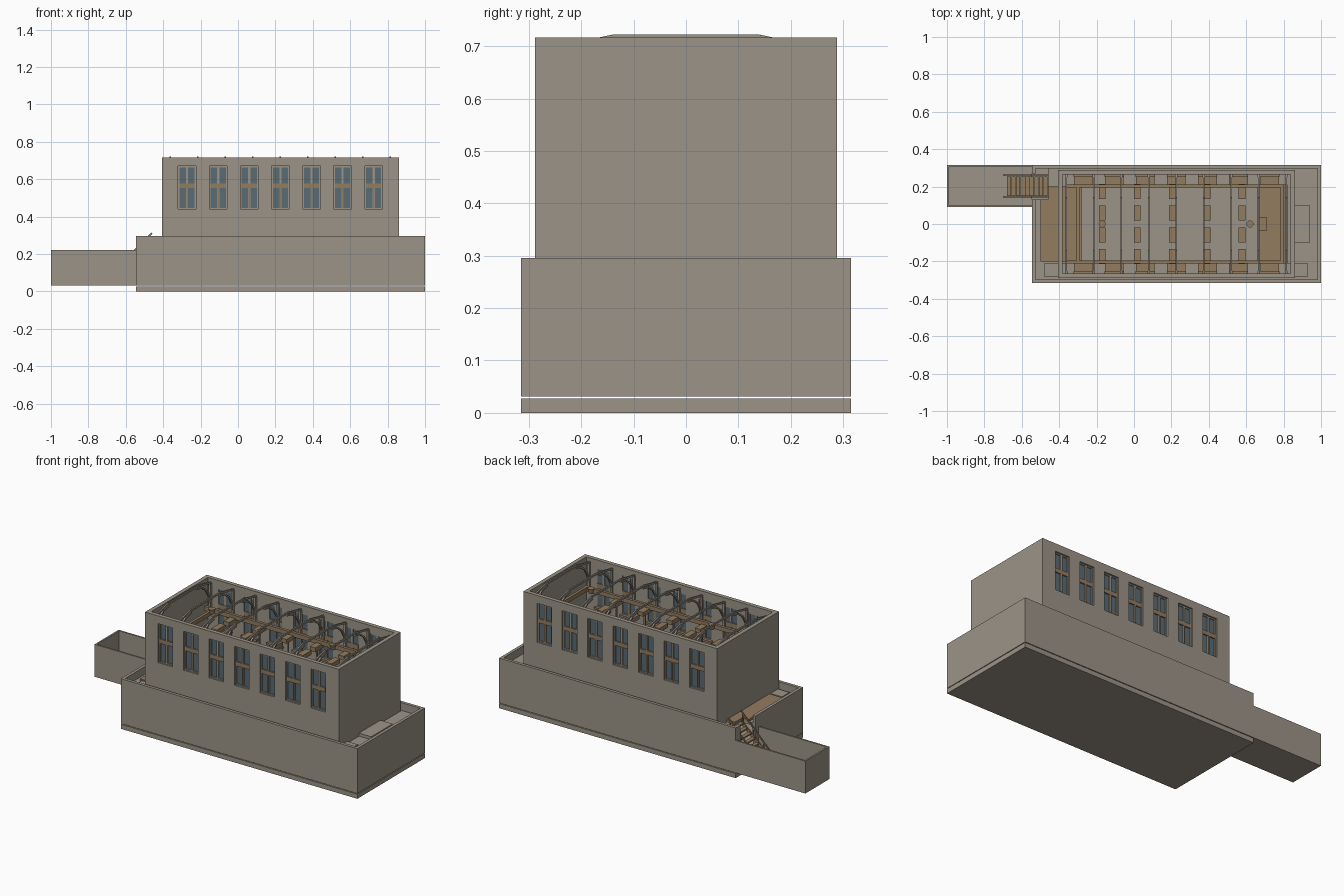
import bpy, bmesh, math
from mathutils import Vector

if "Cube" in bpy.data.objects:
    bpy.data.objects.remove(bpy.data.objects["Cube"])


def material(name, rgb):
    m = bpy.data.materials.new(name)
    m.diffuse_color = (*rgb, 1)
    m.use_nodes = True
    m.node_tree.nodes["Principled BSDF"].inputs["Base Color"].default_value = m.diffuse_color
    return m


STONE = material("stone_grey", (0.33, 0.295, 0.242))
WOOD = material("wood_brown", (0.29, 0.20, 0.117))
GLASS = material("window_blue", (0.10, 0.145, 0.175))


def finish(name, bm, mat):
    bmesh.ops.recalc_face_normals(bm, faces=bm.faces)
    me = bpy.data.meshes.new(name)
    bm.to_mesh(me)
    bm.free()
    me.materials.append(mat)
    ob = bpy.data.objects.new(name, me)
    bpy.context.collection.objects.link(ob)
    return ob


def add_box(bm, x0, x1, y0, y1, z0, z1):
    vs = bmesh.ops.create_cube(bm, size=1)["verts"]
    for v in vs:
        v.co = Vector(((x0 + x1) / 2 + v.co.x * (x1 - x0),
                       (y0 + y1) / 2 + v.co.y * (y1 - y0),
                       (z0 + z1) / 2 + v.co.z * (z1 - z0)))


def boxes(name, mat, *items):
    bm = bmesh.new()
    for it in items:
        add_box(bm, *it)
    return finish(name, bm, mat)


def add_bar(bm, p, q, w, h):
    """Rectangular bar from p to q, width w across, height h."""
    p, q = Vector(p), Vector(q)
    d = q - p
    vs = bmesh.ops.create_cube(bm, size=1)["verts"]
    rot = d.to_track_quat('X', 'Z')
    for v in vs:
        v.co = (p + q) / 2 + rot @ Vector((v.co.x * d.length, v.co.y * w, v.co.z * h))


# --- lower storey: slab, rim walls with a stair opening, deck
boxes("base_slab", STONE, (-0.545, 1, -0.315, 0.315, 0, 0.027))
T = 0.018
boxes("lower_walls", STONE,
      (-0.545, 1, -0.315, -0.315 + T, 0.031, 0.296),
      (-0.545, 1, 0.315 - T, 0.315, 0.031, 0.296),
      (1 - T, 1, -0.315 + T, 0.315 - T, 0.031, 0.296),
      (-0.545, -0.545 + T, -0.315 + T, 0.13, 0.031, 0.296),
      (-0.545, -0.545 + T, 0.27, 0.315 - T, 0.031, 0.296))
boxes("deck", STONE,
      (-0.46, 1 - T, -0.315 + T, 0.315 - T, 0.235, 0.25),
      (-0.545 + T, -0.46, -0.315 + T, 0.13, 0.235, 0.25))
boxes("deck_plinth", STONE,
      (-0.48, 0.93, -0.28, -0.21, 0.25, 0.262),
      (0.86, 0.94, -0.10, 0.10, 0.25, 0.268))
boxes("entrance_landing", WOOD,
      (-0.50, -0.46, -0.20, 0.13, 0.25, 0.264),
      (-0.46, -0.28, -0.20, 0.20, 0.25, 0.264))

# --- open annex with stairs
A = 0.01
boxes("annex", STONE,
      (-1, -0.545, 0.09, 0.315, 0.031, 0.04),
      (-1, -0.545, 0.09, 0.09 + A, 0.04, 0.222),
      (-1, -0.545, 0.315 - A, 0.315, 0.04, 0.222),
      (-1, -1 + A, 0.09 + A, 0.315 - A, 0.04, 0.222))
N = 9
boxes("stair_treads", WOOD, *[
    (-0.68 + i * 0.0245, -0.68 + (i + 1) * 0.0245 - 0.002, 0.15, 0.255,
     0.052 + i * 0.0235, 0.060 + i * 0.0235) for i in range(N)])
bm = bmesh.new()
for y in (0.145, 0.262):
    add_bar(bm, (-0.69, y, 0.045), (-0.47, y, 0.24), 0.006, 0.02)
    add_bar(bm, (-0.69, y, 0.085), (-0.46, y, 0.312), 0.006, 0.008)
    for k in range(4):
        x = -0.68 + k * 0.068
        add_box(bm, x, x + 0.006, y - 0.003, y + 0.003,
                0.05 + k * 0.062, 0.095 + k * 0.066)
finish("stair_rails", bm, WOOD)

# --- hall: side walls as grids with window holes, then end walls
X0, X1, Y, W, TOP = -0.405, 0.86, 0.288, 0.024, 0.716
Z0, Z1, HALF = 0.44, 0.67, 0.0475
centers = [-0.272 + i * 0.1662 for i in range(7)]
xs = [X0] + [c + s * HALF for c in centers for s in (-1, 1)] + [X1]
zs = [0.25, Z0, Z1, TOP]
for side, label in ((-1, "front"), (1, "back")):
    bm = bmesh.new()
    grid = [[bm.verts.new((x, side * Y, z)) for z in zs] for x in xs]
    for i in range(len(xs) - 1):
        for j in range(3):
            if not (j == 1 and i % 2 == 1):
                bm.faces.new((grid[i][j], grid[i + 1][j],
                              grid[i + 1][j + 1], grid[i][j + 1]))
    # push the wall inward to give it thickness
    ret = bmesh.ops.extrude_face_region(bm, geom=bm.faces[:])
    for v in ret["geom"]:
        if isinstance(v, bmesh.types.BMVert):
            v.co.y -= side * W
    # keep the outer skin, which the extrusion may drop
    if not any(all(abs(v.co.y - side * Y) < 1e-5 for v in f.verts) for f in bm.faces):
        for i in range(len(xs) - 1):
            for j in range(3):
                if not (j == 1 and i % 2 == 1):
                    bm.faces.new((grid[i][j], grid[i + 1][j],
                                  grid[i + 1][j + 1], grid[i][j + 1]))
    finish(label + "_hall_wall", bm, STONE)

    # windows: glass, grey frame and mullions, wooden transom and sill
    glass, frame, wood = bmesh.new(), bmesh.new(), bmesh.new()

    def part(b, xa, xb, d0, d1, za, zb):
        ya, yb = sorted((side * (Y - d0), side * (Y - d1)))
        add_box(b, xa, xb, ya, yb, za, zb)

    for c in centers:
        l, r = c - HALF, c + HALF
        part(glass, l, r, 0.015, 0.018, Z0, Z1)
        for xa, xb in ((l, l + 0.007), (r - 0.007, r), (c - 0.006, c + 0.006)):
            part(frame, xa, xb, 0.009, 0.022, Z0, Z1)
        for za, zb in ((Z0, Z0 + 0.007), (Z1 - 0.007, Z1)):
            part(frame, l + 0.007, r - 0.007, 0.0095, 0.0215, za, zb)
        part(wood, l + 0.007, r - 0.007, 0.008, 0.023, 0.553, 0.578)
        part(wood, c - 0.004, c + 0.004, 0.0075, 0.0235, Z0 + 0.007, 0.553)
        part(wood, l - 0.004, r + 0.004, W, W + 0.014, Z0 - 0.012, Z0)
    finish(label + "_window_glass", glass, GLASS)
    finish(label + "_window_frames", frame, STONE)
    finish(label + "_window_wood", wood, WOOD)

boxes("hall_end_walls", STONE,
      (X0, X0 + W, -Y + W, Y - W, 0.25, TOP),
      (X1 - W, X1, -Y + W, Y - W, 0.25, TOP))

# --- roof trusses: sloped and flat ribs with curved braces
bm = bmesh.new()
for i in range(9):
    x = -0.362 + i * 0.147
    add_bar(bm, (x, -0.14, 0.717), (x, 0.14, 0.717), 0.008, 0.010)
    for s in (-1, 1):
        add_bar(bm, (x, s * 0.14, 0.717), (x, s * 0.264, 0.690), 0.008, 0.010)
        add_box(bm, x - 0.006, x + 0.006, min(s * 0.264, s * 0.252),
                max(s * 0.264, s * 0.252), 0.54, 0.69)
        arc = [(x, s * (0.13 + 0.128 * math.cos(a)), 0.56 + 0.145 * math.sin(a))
               for a in [k * math.pi / 8 for k in range(5)]]
        for p, q in zip(arc, arc[1:]):
            add_bar(bm, p, q, 0.010, 0.009)
finish("roof_trusses", bm, STONE)

# --- interior woodwork: side galleries, benches, stage
bm = bmesh.new()
for s in (-1, 1):
    ya, yb = sorted((s * 0.195, s * 0.212))
    add_box(bm, -0.36, 0.80, ya, yb, 0.553, 0.578)
    ya, yb = sorted((s * 0.212, s * 0.255))
    for c in centers:
        add_box(bm, c - 0.05, c + 0.05, ya, yb, 0.40, 0.412)
for x in (-0.30, 0.79):
    add_box(bm, x - 0.008, x + 0.008, -0.195, 0.195, 0.553, 0.578)
finish("side_rails", bm, WOOD)
boxes("benches", WOOD, *[
    (x - 0.018, x + 0.018, y - 0.04, y + 0.04, 0.535, 0.56)
    for x in (-0.17, 0.018, 0.205, 0.392, 0.578) for y in (-0.175, -0.06, 0.06, 0.175)])
boxes("bench_posts", STONE, *[
    (x - 0.004, x + 0.004, y - 0.004, y + 0.004, 0.25, 0.535)
    for x in (-0.17, 0.018, 0.205, 0.392, 0.578) for y in (-0.175, -0.06, 0.06, 0.175)])
boxes("stage", WOOD, (0.66, 0.82, -0.21, 0.21, 0.25, 0.34),
      (0.665, 0.71, -0.035, 0.035, 0.34, 0.42))

# --- round hanging lamps
for i, x in enumerate((-0.17, 0.62)):
    bm = bmesh.new()
    bmesh.ops.create_cone(bm, cap_ends=True, segments=16, radius1=0.012,
                          radius2=0.019, depth=0.03)
    bmesh.ops.translate(bm, verts=bm.verts, vec=(x, 0, 0.675))
    finish("lamp_%d" % (i + 1), bm, WOOD)
